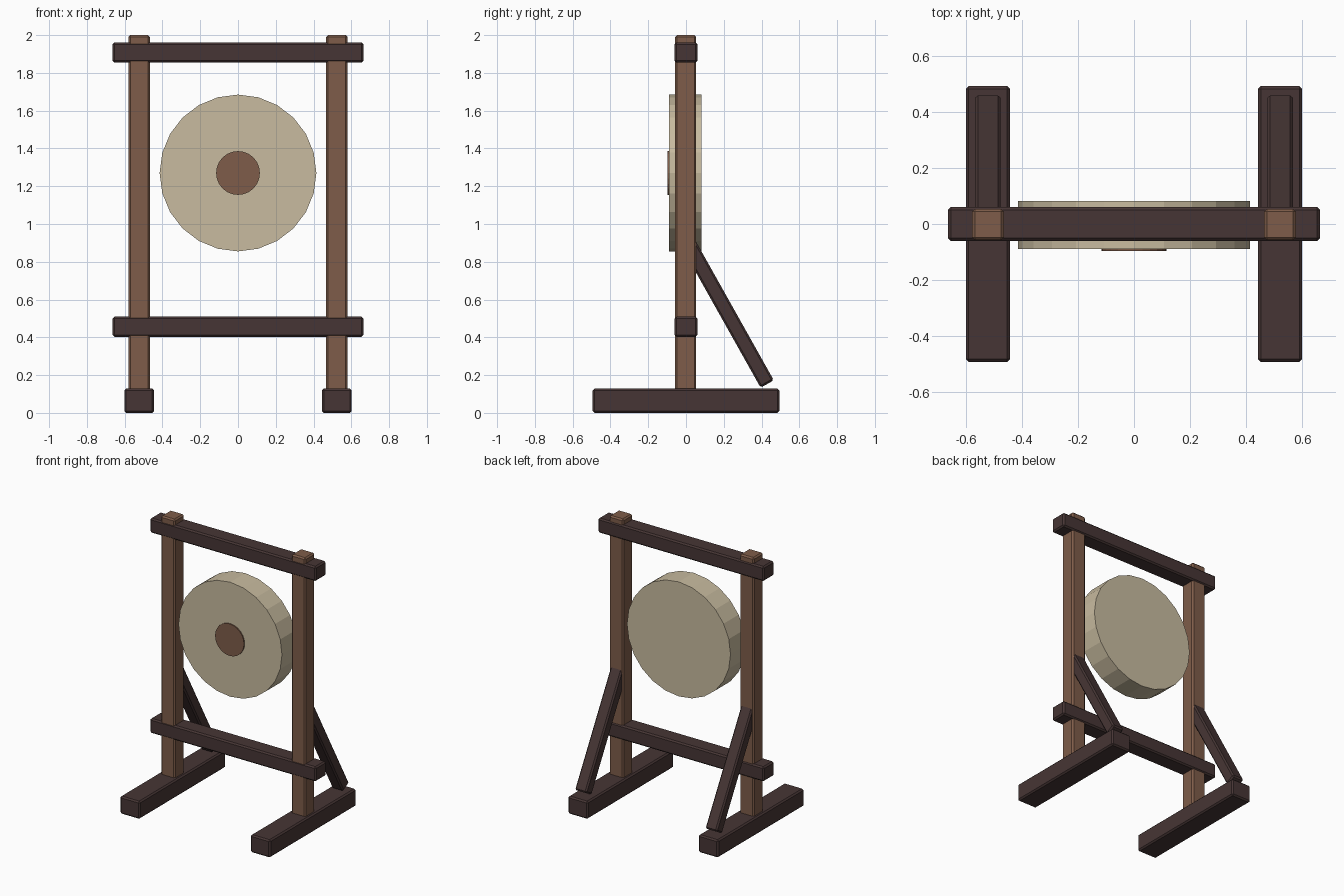
import bpy
import math
from mathutils import Matrix, Vector

if "Cube" in bpy.data.objects:
    bpy.data.objects.remove(bpy.data.objects["Cube"], do_unlink=True)


def make_material(name, rgb):
    mat = bpy.data.materials.new(name)
    mat.use_nodes = True
    color = (*rgb, 1)
    mat.diffuse_color = color
    mat.node_tree.nodes["Principled BSDF"].inputs["Base Color"].default_value = color
    return mat


dark_wood = make_material("dark wood", (0.062, 0.036, 0.035))
warm_wood = make_material("warm wood", (0.21, 0.108, 0.067))
pale_metal = make_material("pale metal", (0.58, 0.5, 0.35))


def beam(name, center, size, mat, tilt=0):
    """Timber with chamfered edges, tilted about x."""
    bpy.ops.mesh.primitive_cube_add(size=1, location=center, rotation=(tilt, 0, 0))
    ob = bpy.context.object
    ob.name = name
    ob.data.transform(Matrix.Diagonal((*size, 1)))
    ob.data.materials.append(mat)
    chamfer = ob.modifiers.new("chamfer", "BEVEL")
    chamfer.width = 0.01
    chamfer.segments = 1
    return ob


def disc(name, radius, y_front, y_back, z, mat):
    """Flat-sided disc facing the front."""
    bpy.ops.mesh.primitive_cylinder_add(
        vertices=24, radius=radius, depth=y_back - y_front,
        location=(0, (y_front + y_back) / 2, z), rotation=(math.pi / 2, 0, 0))
    ob = bpy.context.object
    ob.name = name
    ob.data.materials.append(mat)


# Side frames: foot, post and rear brace on each side
lean = math.radians(29.3)
brace_length = 0.86
along = Vector((0, -math.sin(lean), math.cos(lean)))
for side, sx in (("left", 1), ("right", -1)):
    x = 0.523 * sx
    beam(side + "_foot", (x, 0, 0.064), (0.158, 0.988, 0.128), dark_wood)
    beam(side + "_post", (x, -0.002, 1.05), (0.114, 0.112, 1.9), warm_wood)
    brace_center = Vector((x, 0.43, 0.153)) + along * brace_length / 2
    beam(side + "_brace", brace_center, (0.092, 0.08, brace_length), dark_wood, lean)

# Cross beams
for name, z in (("top_beam", 1.908), ("lower_beam", 0.456)):
    beam(name, (0, 0, z), (1.33, 0.122, 0.106), dark_wood)

# Gong and its centre spot
disc("gong", 0.415, -0.089, 0.083, 1.27, pale_metal)
disc("gong_center", 0.116, -0.097, -0.08, 1.27, warm_wood)
